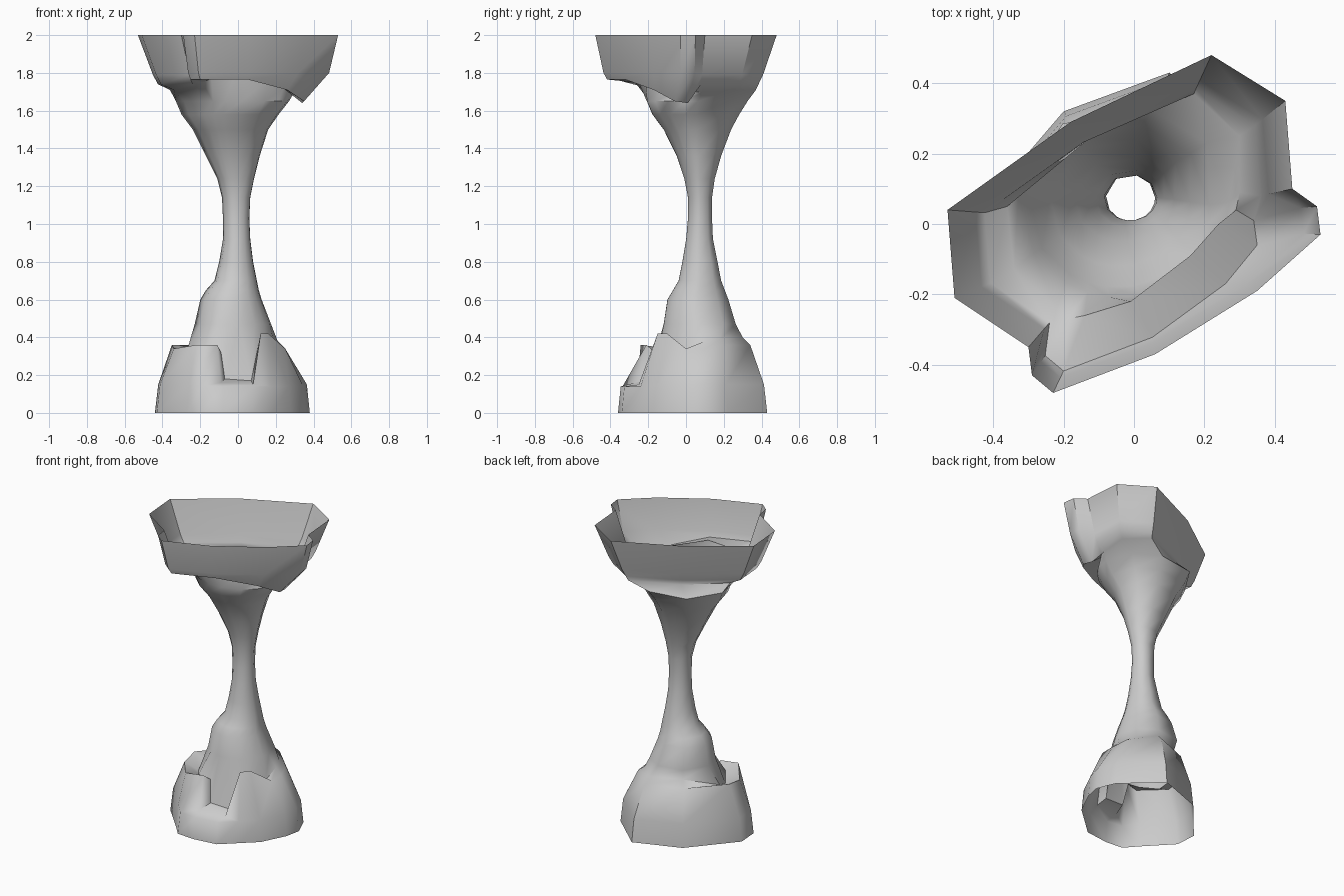
import bpy, bmesh
from math import sin, cos, radians

# Every ring has 13 points, counter-clockwise from the right side
ANGLES = [0, 38, 75, 125, 175, 212, 237, 250, 262, 280, 305, 325, 345]
FLAP = range(7, 13)          # points on the front flap

# Open top rim, with the front flap stepping outward
rim = [(.45, .10), (.43, .35), (.22, .48), (-.18, .29), (-.53, .04), (-.51, -.21), (-.30, -.35),
       (-.29, -.43), (-.23, -.48), (.06, -.37), (.35, -.19), (.53, -.03), (.52, .05)]
# Inner edge of the ledge below the flap
ledge = [(.30, .09, 1.70), (.30, .25, 1.71), (.17, .37, 1.71), (-.13, .24, 1.71), (-.36, .05, 1.71),
         (-.34, -.13, 1.71), (-.22, -.24, 1.73), (-.19, -.27, 1.75), (-.14, -.26, 1.77),
         (-.01, -.22, 1.80), (.16, -.09, 1.77), (.24, .00, 1.72), (.29, .04, 1.70)]
# Foot outline on the ground
foot = [(.38, .10), (.33, .22), (.10, .43), (-.20, .32), (-.44, .04), (-.43, -.10), (-.27, -.27),
        (-.20, -.35), (-.08, -.36), (.08, -.34), (.18, -.25), (.28, -.16), (.36, 0)]
# Jagged top of the foot shell and the crease behind it
shell = [(.25, .10, .34), (.22, .19, .36), (.07, .34, .36), (-.16, .25, .36), (-.35, .04, .36),
         (-.34, -.08, .34), (-.22, -.24, .36), (-.11, -.21, .36), (-.09, -.27, .16),
         (.08, -.25, .15), (.12, -.15, .42), (.16, -.10, .42), (.25, 0, .34)]
crease = [(.21, .10, .38), (.18, .18, .39), (.06, .30, .40), (-.13, .22, .40), (-.27, .03, .33),
          (-.25, -.06, .30), (-.18, -.16, .33), (-.09, -.16, .32), (-.07, -.19, .18),
          (.07, -.18, .17), (.10, -.11, .32), (.15, -.07, .33), (.20, .01, .33)]
# Stem: z, x min, x max, y min, y max
stem = [(.47, -.23, .175, -.12, .27), (.60, -.20, .125, -.10, .23), (.65, -.17, .11, -.07, .21),
        (.70, -.125, .10, -.04, .19), (.80, -.10, .08, -.02, .17), (.92, -.08, .065, .00, .145),
        (1.03, -.08, .06, .01, .14), (1.14, -.085, .065, .01, .14), (1.24, -.11, .085, -.01, .155),
        (1.36, -.17, .115, -.05, .19), (1.50, -.24, .16, -.12, .245), (1.58, -.30, .215, -.18, .29),
        (1.65, -.33, .27, -.21, .335)]


def scaled(points, body, flap, z_body, z_flap):
    """Copy of an outline, shrunk and lifted separately for body and front flap."""
    return [(x * (flap if i in FLAP else body), y * (flap if i in FLAP else body),
             z_flap if i in FLAP else z_body) for i, (x, y) in enumerate(points)]


def oval(z, x0, x1, y0, y1):
    return [((x0 + x1) / 2 + (x1 - x0) / 2 * cos(radians(a)),
             (y0 + y1) / 2 + (y1 - y0) / 2 * sin(radians(a)), z) for a in ANGLES]


# Underside of the flap, with a hanging drop at its right end
under = scaled(rim, .80, .87, 1.74, 1.765)
under[10] = (.26, -.17, 1.71)
under[11] = (.35, -.06, 1.65)
under[12] = (.34, .01, 1.64)

rings = [scaled(foot, 1, 1, 0, 0), scaled(foot, .96, .96, .15, .14), shell, crease]
rings += [oval(*s) for s in stem]
rings += [ledge, under, scaled(rim, .85, .91, 1.79, 1.80), scaled(rim, 1, 1, 2, 2)]

# Loft the open pillar
bm = bmesh.new()
loops = [[bm.verts.new(p) for p in ring] for ring in rings]
for low, high in zip(loops, loops[1:]):
    for i in range(len(low)):
        j = (i + 1) % len(low)
        bm.faces.new((low[i], low[j], high[j], high[i]))
mesh = bpy.data.meshes.new("rock_pillar")
bm.to_mesh(mesh)
bm.free()
pillar = bpy.data.objects.new("rock_pillar", mesh)
bpy.context.collection.objects.link(pillar)
bpy.context.view_layer.objects.active = pillar
pillar.select_set(True)
bpy.ops.object.shade_smooth_by_angle(angle=radians(50))
